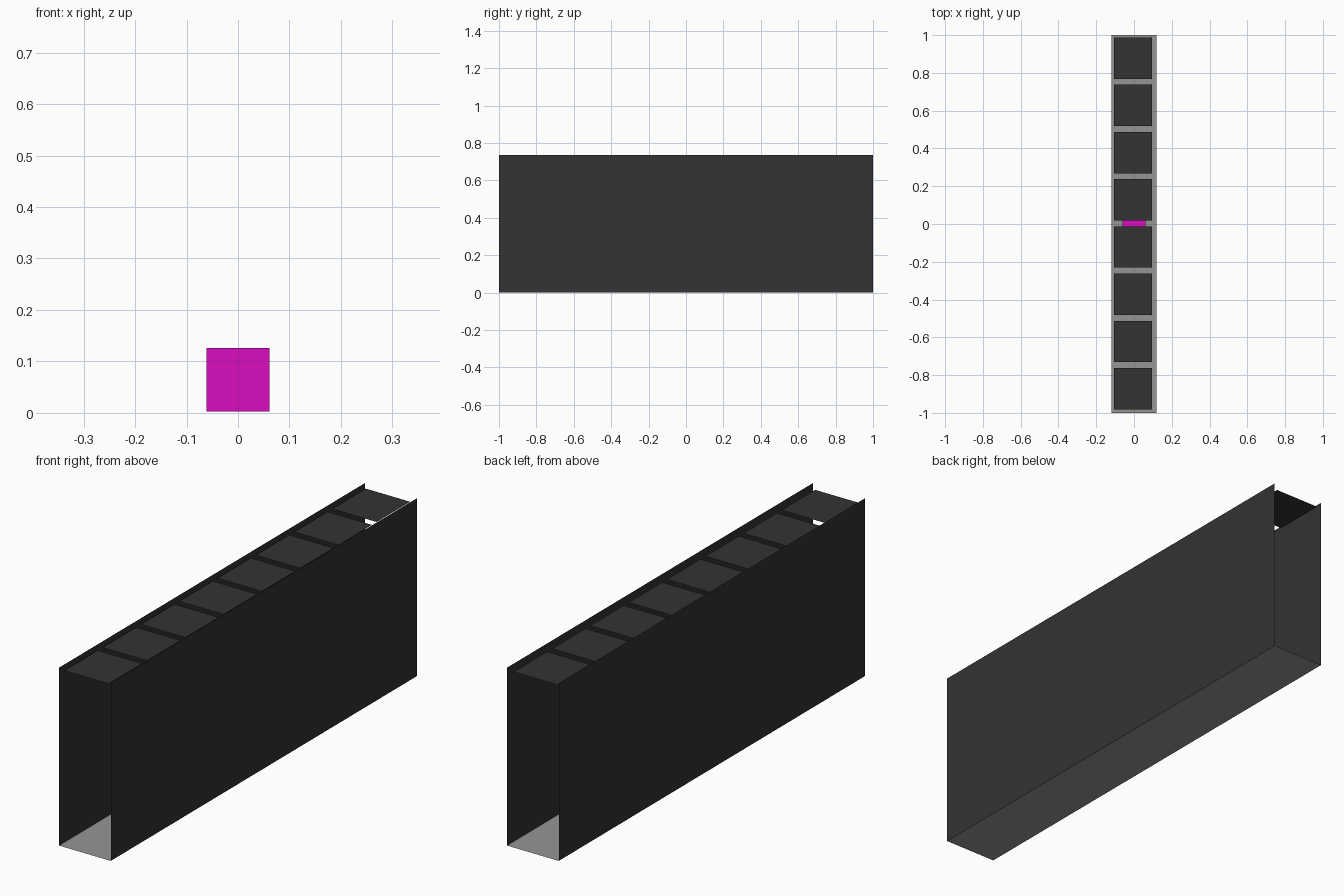
import bpy
import bmesh
from mathutils import Vector

if "Cube" in bpy.data.objects:
    bpy.data.objects.remove(bpy.data.objects["Cube"])


def material(name, rgb):
    m = bpy.data.materials.new(name)
    m.diffuse_color = (*rgb, 1)
    m.use_nodes = True
    m.node_tree.nodes["Principled BSDF"].inputs["Base Color"].default_value = m.diffuse_color
    return m


DARK = material("dark grey", (0.033, 0.033, 0.033))
GREY = material("floor grey", (0.30, 0.30, 0.29))
MAGENTA = material("magenta", (0.69, 0.004, 0.52))


def add_object(name, bm, mat):
    mesh = bpy.data.meshes.new(name)
    bm.to_mesh(mesh)
    bm.free()
    mesh.materials.append(mat)
    obj = bpy.data.objects.new(name, mesh)
    bpy.context.collection.objects.link(obj)
    return obj


def sheet(name, corner, u, v, mat):
    """Flat rectangle from a corner and two edge vectors."""
    bm = bmesh.new()
    c, u, v = Vector(corner), Vector(u), Vector(v)
    bm.faces.new([bm.verts.new(p) for p in (c, c + u, c + u + v, c + v)])
    return add_object(name, bm, mat)


HALF_W, LENGTH, HEIGHT = 0.1185, 2.0, 0.735

# Corridor floor and the two side walls (open at both ends)
sheet("floor", (-HALF_W, -1, 0), (2 * HALF_W, 0, 0), (0, LENGTH, 0), GREY)
sheet("right_wall", (HALF_W, -1, 0), (0, LENGTH, 0), (0, 0, HEIGHT), DARK)
sheet("left_wall", (-HALF_W, 1, 0), (0, -LENGTH, 0), (0, 0, HEIGHT), DARK)

# Row of eight ceiling panels just below the wall tops
PANEL_W, PANEL_L, PITCH = 0.203, 0.219, 0.25
for i in range(8):
    y = 0.003 + (i - 3.5) * PITCH
    sheet(f"ceiling_panel_{i + 1}", (-0.0055 - PANEL_W / 2, y - PANEL_L / 2, 0.719),
          (PANEL_W, 0, 0), (0, PANEL_L, 0), DARK)

# Small cube in the middle of the floor
bm = bmesh.new()
bmesh.ops.create_cube(bm, size=0.123)
cube = add_object("cube", bm, MAGENTA)
cube.location = (0, 0, 0.0645)
